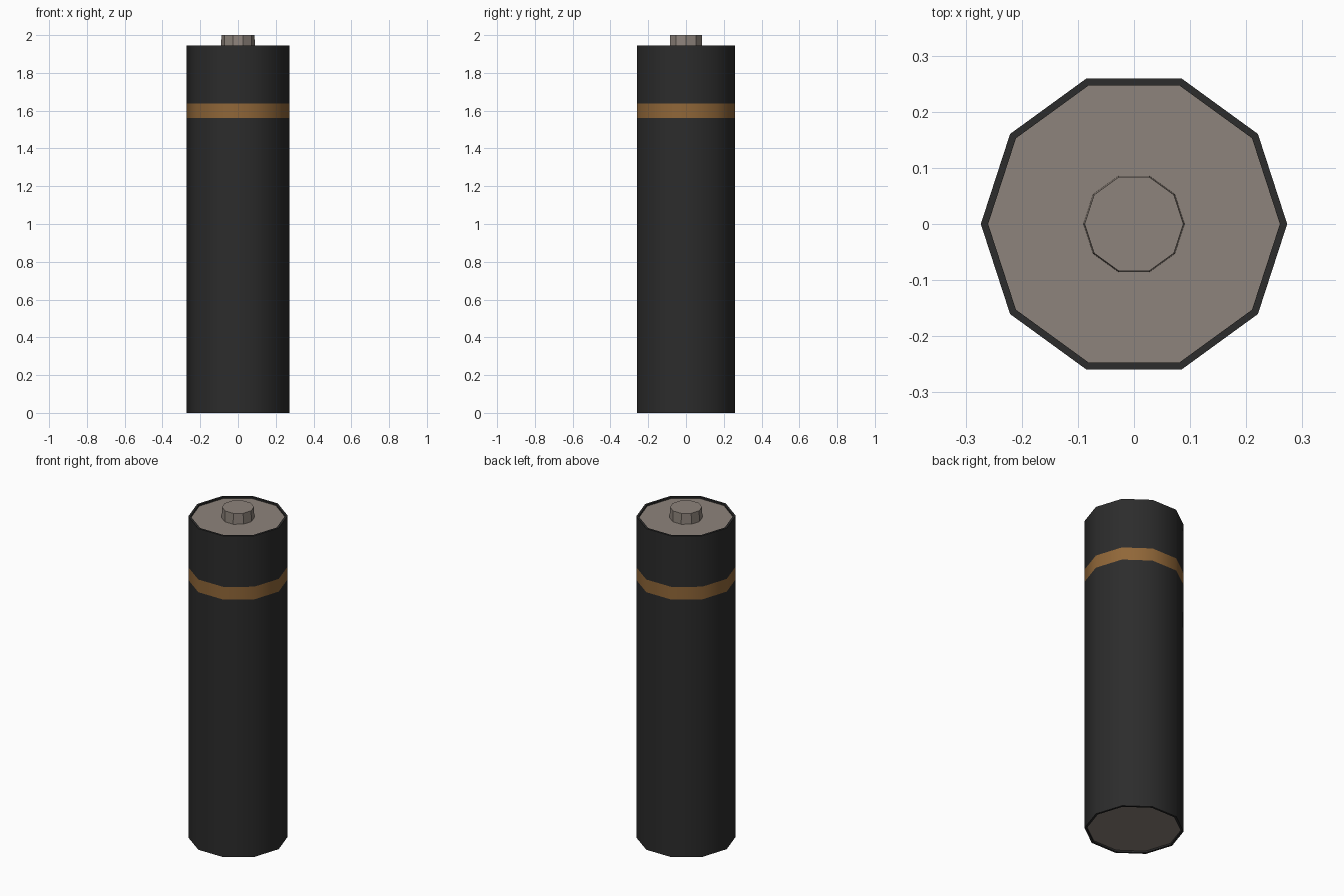
import bpy, bmesh
from math import cos, sin, pi, radians

if "Cube" in bpy.data.objects:
    bpy.data.objects.remove(bpy.data.objects["Cube"])

SIDES = 10
R, R_IN = 0.273, 0.26      # shell outer radius and inner lip radius
TOP, RECESS = 1.945, 0.01  # shell height, depth of the end caps


def material(name, rgb):
    m = bpy.data.materials.new(name)
    m.diffuse_color = (*rgb, 1)
    m.use_nodes = True
    m.node_tree.nodes["Principled BSDF"].inputs["Base Color"].default_value = m.diffuse_color
    return m


def lathe(name, profile, mat, smooth=False):
    """Spin an (r, z) profile around z; a radius of 0 closes to a point-free cap."""
    bm = bmesh.new()
    rings = []
    for r, z in profile:
        rings.append([bm.verts.new((r * cos(2 * pi * i / SIDES),
                                    r * sin(2 * pi * i / SIDES), z))
                      for i in range(SIDES)] if r else None)
    for a, b in zip(rings, rings[1:]):
        if a and b:
            for i in range(SIDES):
                j = (i + 1) % SIDES
                bm.faces.new((a[i], a[j], b[j], b[i]))
        elif a:
            bm.faces.new(a)
        else:
            bm.faces.new(b[::-1])
    me = bpy.data.meshes.new(name)
    bm.to_mesh(me)
    bm.free()
    me.materials.append(mat)
    ob = bpy.data.objects.new(name, me)
    bpy.context.collection.objects.link(ob)
    if smooth:
        bpy.ops.object.select_all(action='DESELECT')
        ob.select_set(True)
        bpy.context.view_layer.objects.active = ob
        bpy.ops.object.shade_smooth_by_angle(angle=radians(40))
    return ob


black = material("black_wrap", (0.025, 0.025, 0.025))
copper = material("copper_stripe", (0.28, 0.135, 0.04))
metal = material("warm_metal", (0.27, 0.23, 0.2))

# Wrap below and above the stripe, each with a thin lip folding into its end
lathe("lower_wrap", [(R_IN, RECESS), (R_IN, 0), (R, 0), (R, 1.56)], black, True)
lathe("upper_wrap", [(R, 1.637), (R, TOP), (R_IN, TOP), (R_IN, TOP - RECESS)], black, True)

# Flush coloured stripe
lathe("stripe", [(R, 1.56), (R, 1.637)], copper, True)

# Positive end with its contact nub, and flat negative end
lathe("positive_end", [(R_IN, TOP - RECESS), (0.09, TOP - RECESS), (0.088, 2.0), (0, 2.0)], metal)
lathe("negative_end", [(0, RECESS), (R_IN, RECESS)], metal)
